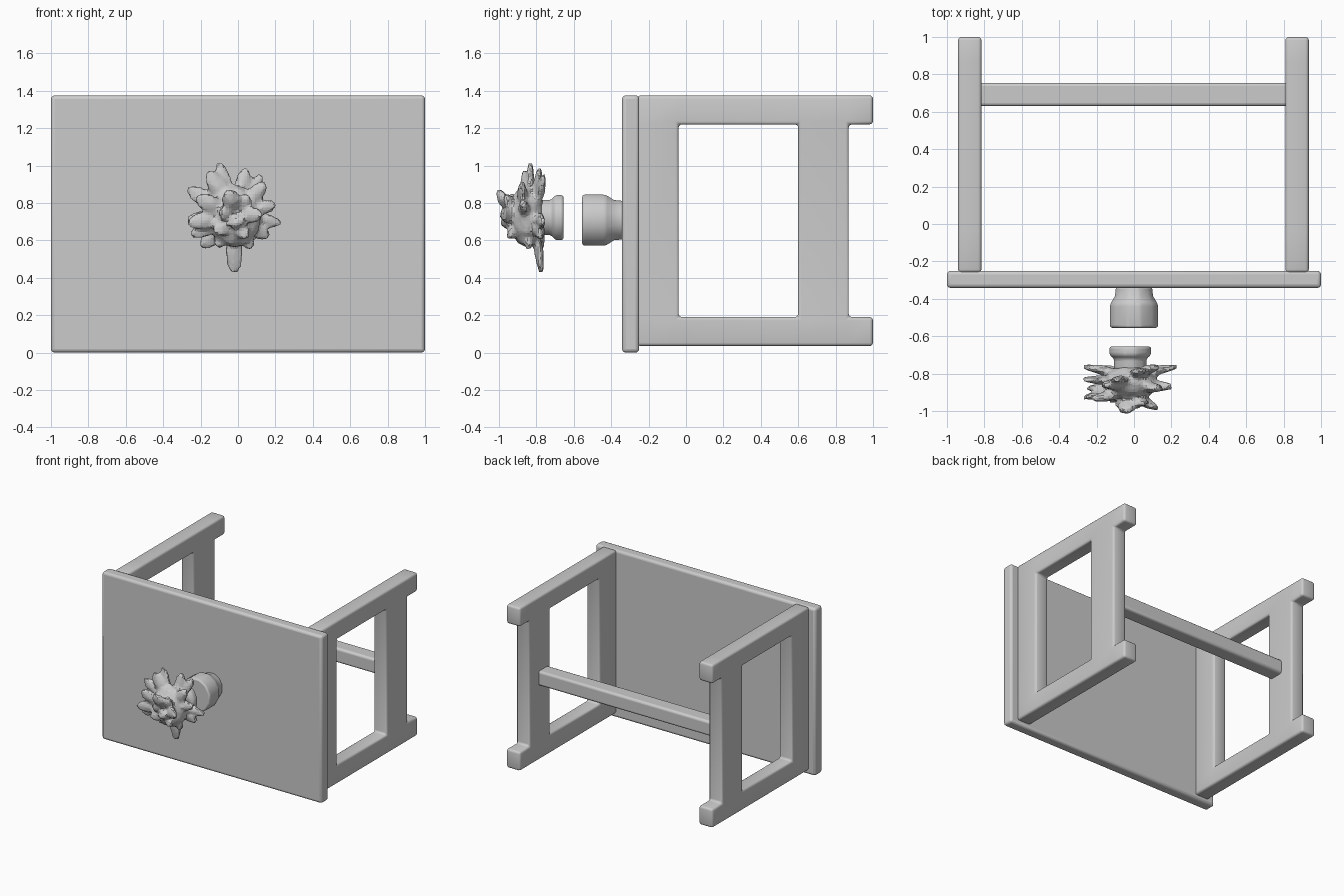
import bpy, bmesh, math, random
from mathutils import Vector, Matrix

if "Cube" in bpy.data.objects:
    bpy.data.objects.remove(bpy.data.objects["Cube"])

random.seed(4)


def finish(bm, name, bevel=0.0, solid=0.0, voxel=0.0):
    bmesh.ops.recalc_face_normals(bm, faces=bm.faces)
    me = bpy.data.meshes.new(name)
    bm.to_mesh(me)
    bm.free()
    ob = bpy.data.objects.new(name, me)
    bpy.context.collection.objects.link(ob)
    if solid:
        m = ob.modifiers.new("Thickness", 'SOLIDIFY')
        m.thickness, m.offset = solid, 0
    if voxel:
        m = ob.modifiers.new("Merge", 'REMESH')
        m.mode, m.voxel_size = 'VOXEL', voxel
    if bevel:
        m = ob.modifiers.new("Rounded edges", 'BEVEL')
        m.width, m.segments, m.limit_method = bevel, 3, 'ANGLE'
    bpy.ops.object.select_all(action='DESELECT')
    ob.select_set(True)
    bpy.context.view_layer.objects.active = ob
    bpy.ops.object.shade_smooth_by_angle(angle=math.radians(35))
    return ob


def box(name, lo, hi, bevel):
    bm = bmesh.new()
    lo, hi = Vector(lo), Vector(hi)
    bmesh.ops.create_cube(bm, size=1, matrix=Matrix.Translation((lo + hi) / 2)
                          @ Matrix.Diagonal((*(hi - lo), 1)))
    return finish(bm, name, bevel)


def lathe(name, cx, cz, profile, sides=12, zs=1.0):
    # stack of rings along y, capped at both ends
    bm = bmesh.new()
    rings = []
    for y, r in profile:
        rings.append([bm.verts.new((cx + r * math.cos(a), y, cz + zs * r * math.sin(a)))
                      for a in (2 * math.pi * (i + .5) / sides for i in range(sides))])
    for a, b in zip(rings, rings[1:]):
        for i in range(sides):
            j = (i + 1) % sides
            bm.faces.new((a[i], a[j], b[j], b[i]))
    bm.faces.new(rings[0])
    bm.faces.new(rings[-1])
    return finish(bm, name, 0.012)


def side_frame(name, x):
    # flat ladder-shaped sheet: two rails, two cross pieces, two open feet
    ys = (-0.26, -0.04, 0.60, 0.87, 1.0)
    zs = (0.035, 0.19, 1.22, 1.375)
    bm = bmesh.new()
    v = [[bm.verts.new((x, y, z)) for z in zs] for y in ys]
    for i in range(4):
        for j in range(3):
            if j == 1 and i in (1, 3):
                continue
            bm.faces.new((v[i][j], v[i + 1][j], v[i + 1][j + 1], v[i][j + 1]))
    return finish(bm, name, 0.018, solid=0.125)


# Table lying on its long edge
box("table_top", (-1, -0.342, 0), (1, -0.25, 1.375), 0.02)
side_frame("left_leg_frame", -0.878)
side_frame("right_leg_frame", 0.872)
box("stretcher_bar", (-0.83, 0.63, 0.645), (0.83, 0.755, 0.765), 0.018)

# Pot on the table top, and the separate collar under the flowers
lathe("flower_pot", 0, 0.708, [(-0.335, 0.10), (-0.385, 0.105), (-0.43, 0.133), (-0.555, 0.133)], zs=1.06)
lathe("bouquet_collar", -0.02, 0.722, [(-0.655, 0.115), (-0.70, 0.115), (-0.72, 0.09), (-0.78, 0.09)], zs=1.08)

# Bouquet: core with radiating pointed leaves, merged into one surface
bm = bmesh.new()
centre = Vector((-0.02, -0.85, 0.73))
bmesh.ops.create_icosphere(bm, subdivisions=2, radius=1, matrix=Matrix.Translation(centre)
                           @ Matrix.Diagonal((0.15, 0.10, 0.17, 1)))


def leaf(root, tip, width, thick):
    axis = tip - root
    side = axis.cross(Vector((0, 1, 0))).normalized()
    flat = side.cross(axis).normalized()
    rot = Matrix((side, axis.normalized(), flat)).transposed().to_4x4()
    bmesh.ops.create_icosphere(bm, subdivisions=1, radius=1,
                               matrix=Matrix.Translation((root + tip) / 2) @ rot
                               @ Matrix.Diagonal((width, axis.length / 2, thick, 1)))


tips = [(-0.11, -0.83, 1.04), (0.05, -0.78, 1.01), (0.14, -0.76, 0.97), (-0.17, -0.86, 0.99),
        (-0.29, -0.83, 0.89), (-0.29, -0.76, 0.71), (0.25, -0.76, 0.69), (0.22, -0.87, 0.80),
        (-0.21, -0.77, 0.55), (-0.02, -0.77, 0.40), (0.08, -0.84, 0.54), (0.18, -0.77, 0.61),
        (-0.29, -0.93, 0.69), (0.16, -0.88, 0.92), (-0.27, -0.88, 0.62), (-0.12, -0.85, 0.55),
        (-0.05, -1.01, 0.88), (0.14, -0.99, 0.74), (-0.24, -0.94, 0.84), (0.01, -0.99, 0.68),
        (-0.10, -0.98, 0.76), (0.06, -0.97, 0.85), (0.05, -0.95, 0.60), (-0.13, -0.95, 0.63)]
for t in tips:
    tip = Vector(t)
    root = centre.lerp(tip, 0.15)
    root.y = (root.y + tip.y) / 2
    leaf(root, tip, random.uniform(0.042, 0.058), random.uniform(0.025, 0.035))
finish(bm, "bouquet", voxel=0.014)
